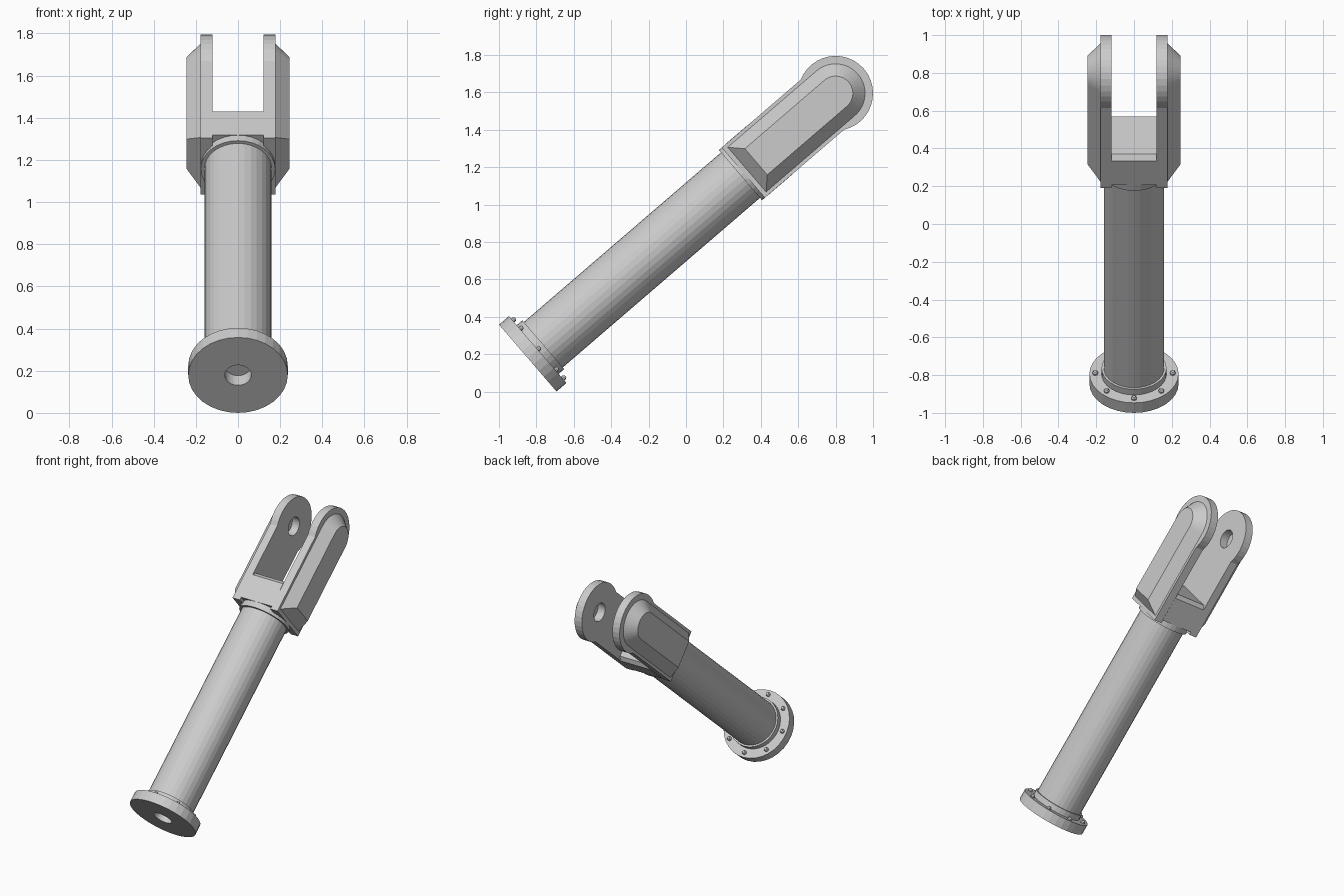
import bpy, bmesh
from math import pi, sin, cos, asin, radians
from mathutils import Matrix, Vector

if "Cube" in bpy.data.objects:
    bpy.data.objects.remove(bpy.data.objects["Cube"])

# Everything is built along local z, then tilted into place
TILT = radians(40.7)
L = 2.171
FRAME = Matrix.Translation((0, -0.846, 0.179)) @ Matrix.Rotation(TILT - pi / 2, 4, 'X')


def finish(name, bm):
    bmesh.ops.remove_doubles(bm, verts=bm.verts, dist=1e-5)
    bmesh.ops.recalc_face_normals(bm, faces=bm.faces)
    me = bpy.data.meshes.new(name)
    bm.to_mesh(me)
    bm.free()
    me.transform(FRAME)
    ob = bpy.data.objects.new(name, me)
    bpy.context.collection.objects.link(ob)
    return ob


def lathe(bm, profile, n=32, at=(0, 0, 0)):
    at = Vector(at)
    rings = [[bm.verts.new(at + Vector((r * cos(2 * pi * i / n), r * sin(2 * pi * i / n), z)))
              for i in range(n)] if r > 0 else [bm.verts.new(at + Vector((0, 0, z)))]
             for r, z in profile]
    for a, b in zip(rings, rings[1:]):
        for i in range(n):
            j = (i + 1) % n
            f = [a[i % len(a)], a[j % len(a)], b[j % len(b)], b[i % len(b)]]
            bm.faces.new(list(dict.fromkeys(f)))


def prism(bm, outline0, x0, outline1, x1):
    a = [bm.verts.new((x0, y, z)) for y, z in outline0]
    b = [bm.verts.new((x1, y, z)) for y, z in outline1]
    bm.faces.new(a)
    bm.faces.new(b)
    for i in range(len(a)):
        j = (i + 1) % len(a)
        bm.faces.new((a[i], a[j], b[j], b[i]))


def round_end(half, z0, r, n=24):
    phi = pi - asin(min(1, half / r))
    arc = [(r * sin(t), L + r * cos(t)) for t in (phi * (2 * i / n - 1) for i in range(n + 1))]
    return [(-half, z0)] + arc + [(half, z0)]


# base flange with bore and collar
bm = bmesh.new()
lathe(bm, [(0, .07), (.063, .07), (.063, 0), (.236, 0), (.236, .07),
           (.172, .07), (.172, .11), (.155, .11)])
finish("base_flange", bm)

# bolts around the flange
bm = bmesh.new()
for k in range(8):
    t = k * pi / 4
    lathe(bm, [(.014, .065), (.014, .08), (.009, .088), (0, .09)], 10,
          (.205 * cos(t), .205 * sin(t), 0))
finish("flange_bolts", bm)

# main tube and neck ring
bm = bmesh.new()
lathe(bm, [(0, .1), (.16, .1), (.16, 1.52), (0, 1.52)])
finish("tube", bm)
bm = bmesh.new()
lathe(bm, [(0, 1.5), (.177, 1.5), (.177, 1.542), (0, 1.542)])
finish("neck_ring", bm)

# fork bridge between the two lugs
H, C = .178, .025
bm = bmesh.new()
shape = [(-H, 1.54), (-H, 1.735 - C), (C - H, 1.735), (H - C, 1.735), (H, 1.735 - C), (H, 1.54)]
prism(bm, shape, -.122, shape, .122)
finish("fork_bridge", bm)

# pin bore cutter
bm = bmesh.new()
n = 24
circle = [(.063 * cos(2 * pi * i / n), L + .063 * sin(2 * pi * i / n)) for i in range(n)]
prism(bm, circle, -.5, circle, .5)
cutter = finish("pin_bore_cutter", bm)
cutter.hide_render = True

# fork lugs and their chamfered outer bosses
for side, s in (("left", -1), ("right", 1)):
    bm = bmesh.new()
    lug = round_end(.177, 1.52, .2)
    prism(bm, lug, s * .12, lug, s * .177)
    ob = finish(side + "_lug", bm)
    mod = ob.modifiers.new("bore", 'BOOLEAN')
    mod.operation = 'DIFFERENCE'
    mod.solver = 'EXACT'
    mod.object = cutter
    bpy.context.view_layer.objects.active = ob
    bpy.ops.object.modifier_apply(modifier="bore")
    bm = bmesh.new()
    prism(bm, round_end(.158, 1.545, .158), s * .1765, round_end(.092, 1.61, .092), s * .245)
    finish(side + "_boss", bm)

bpy.data.objects.remove(cutter)
